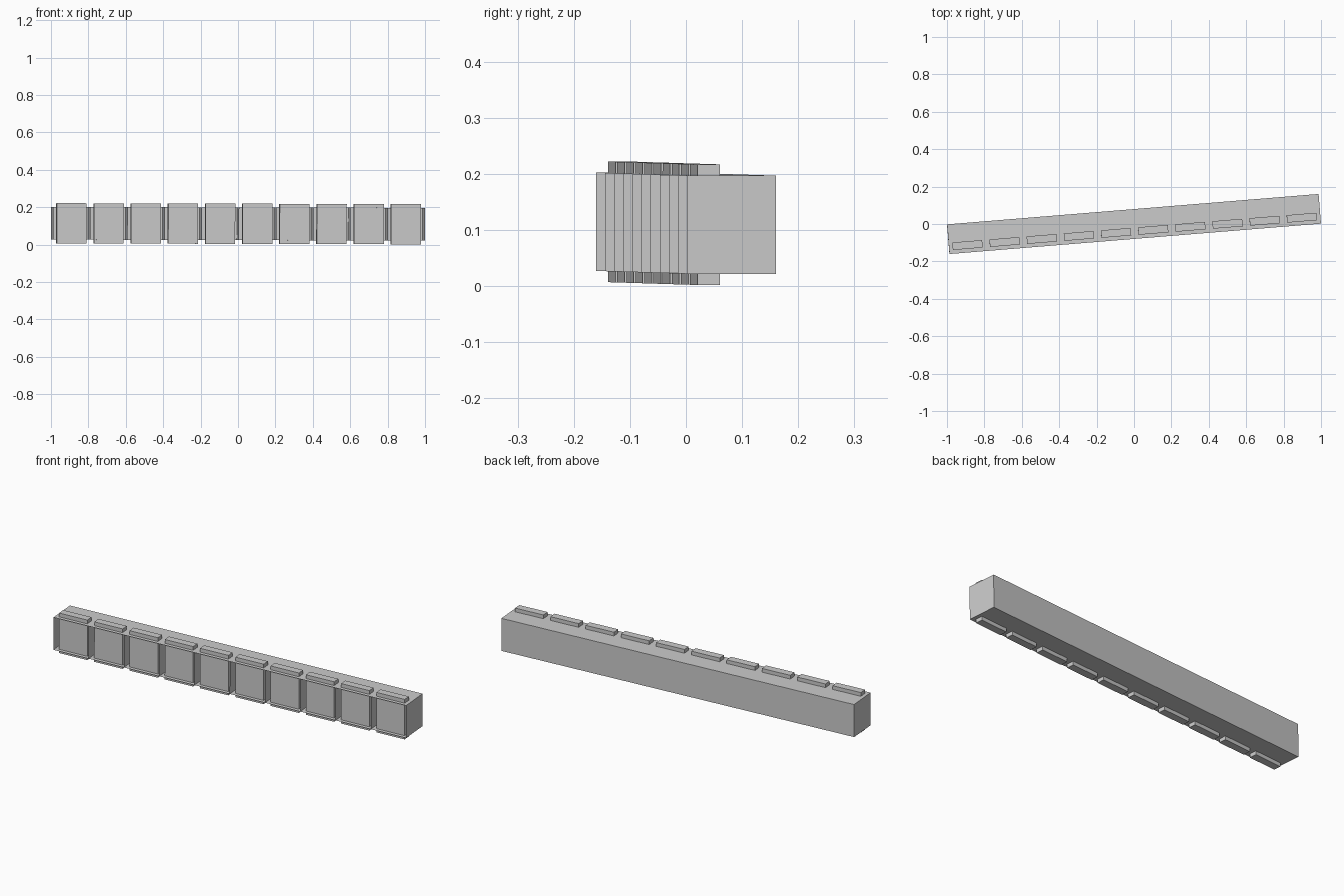
import bpy, bmesh
from mathutils import Matrix, Vector

if "Cube" in bpy.data.objects:
    bpy.data.objects.remove(bpy.data.objects["Cube"])

COUNT = 10
LENGTH = 1.993
PITCH = LENGTH / COUNT
DEPTH = 0.159
HEIGHT = 0.175

# The whole row is turned slightly and leans down a little to the right
PLACE = (Matrix.Translation((0, 0, 0.1118))
         @ Matrix.Rotation(0.0816, 4, 'Z')
         @ Matrix.Rotation(0.0026, 4, 'Y'))


def box(name, center, size, open_front=False):
    bm = bmesh.new()
    bmesh.ops.create_cube(bm, size=1)
    if open_front:
        bm.normal_update()
        front = [f for f in bm.faces if f.normal.y < -0.9]
        bmesh.ops.delete(bm, geom=front, context='FACES_ONLY')
    bmesh.ops.scale(bm, vec=Vector(size), verts=bm.verts)
    bmesh.ops.translate(bm, vec=Vector(center), verts=bm.verts)
    bmesh.ops.transform(bm, matrix=PLACE, verts=bm.verts)
    mesh = bpy.data.meshes.new(name)
    bm.to_mesh(mesh)
    bm.free()
    obj = bpy.data.objects.new(name, mesh)
    bpy.context.collection.objects.link(obj)
    return obj


for i in range(COUNT):
    x = -LENGTH / 2 + PITCH * (i + 0.5)
    # Thin housing, open at the front
    box(f"housing_{i + 1}", (x, 0, 0), (PITCH, DEPTH, HEIGHT), open_front=True)
    # Upright panel set back inside, poking out above and below as tabs
    box(f"panel_{i + 1}", (x, -DEPTH / 2 + 0.04, 0), (0.16, 0.04, 0.215))
